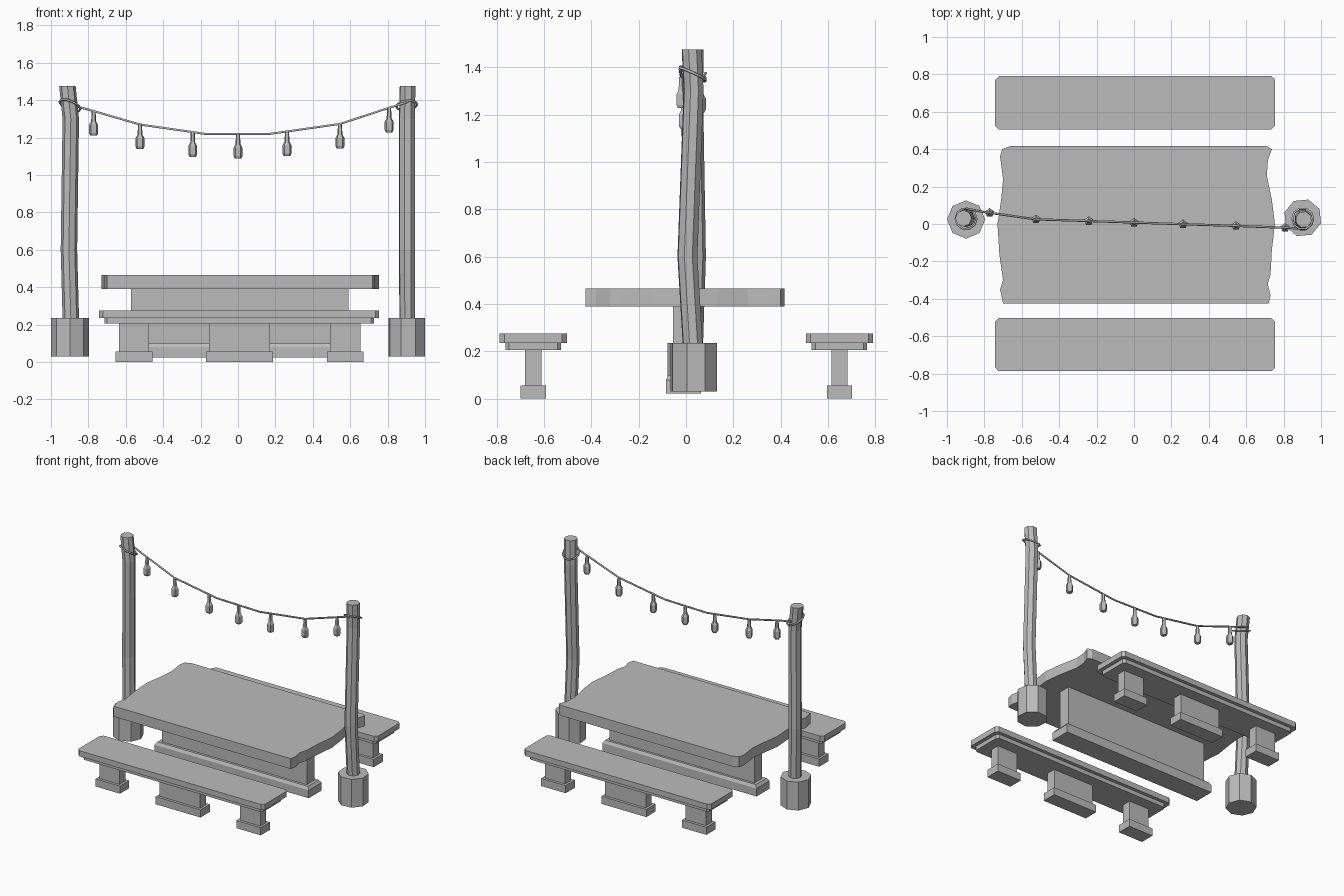
import bpy, bmesh, math
from mathutils import Vector

cube = bpy.data.objects.get("Cube")
if cube:
    bpy.data.objects.remove(cube, do_unlink=True)

GREY = (0.5, 0.5, 0.5, 1)
mat = bpy.data.materials.new("plain grey")
mat.use_nodes = True
mat.diffuse_color = GREY
mat.node_tree.nodes["Principled BSDF"].inputs["Base Color"].default_value = GREY


def loft(name, rings):
    """Skin a stack of equal-sized rings and cap both ends."""
    bm = bmesh.new()
    loops = [[bm.verts.new(p) for p in ring] for ring in rings]
    for a, b in zip(loops, loops[1:]):
        for i in range(len(a)):
            j = (i + 1) % len(a)
            bm.faces.new((a[i], a[j], b[j], b[i]))
    bm.faces.new(loops[0][::-1])
    bm.faces.new(loops[-1])
    bmesh.ops.recalc_face_normals(bm, faces=bm.faces)
    mesh = bpy.data.meshes.new(name)
    bm.to_mesh(mesh)
    bm.free()
    mesh.materials.append(mat)
    obj = bpy.data.objects.new(name, mesh)
    bpy.context.collection.objects.link(obj)
    return obj


def slab(name, outline, z0, z1):
    return loft(name, [[(x, y, z) for x, y in outline] for z in (z0, z1)])


def rect(x0, x1, y0, y1, cut=0.0):
    """Rectangle outline with optional clipped corners."""
    if not cut:
        return [(x0, y0), (x1, y0), (x1, y1), (x0, y1)]
    c = cut
    return [(x0 + c, y0), (x1 - c, y0), (x1, y0 + c), (x1, y1 - c),
            (x1 - c, y1), (x0 + c, y1), (x0, y1 - c), (x0, y0 + c)]


def ring(x, y, z, r, sides, turn=0.0):
    angles = [turn + math.tau * i / sides for i in range(sides)]
    return [(x + r * math.cos(a), y + r * math.sin(a), z) for a in angles]


def wire(name, points, radius, closed=False):
    """Thin tube along a path, turned into a mesh."""
    curve = bpy.data.curves.new(name, "CURVE")
    curve.dimensions = "3D"
    curve.bevel_depth = radius
    curve.bevel_resolution = 1
    curve.use_fill_caps = True
    spline = curve.splines.new("POLY")
    spline.points.add(len(points) - 1)
    for sp, p in zip(spline.points, points):
        sp.co = (*p, 1)
    spline.use_cyclic_u = closed
    curve.materials.append(mat)
    obj = bpy.data.objects.new(name, curve)
    bpy.context.collection.objects.link(obj)
    bpy.ops.object.select_all(action="DESELECT")
    obj.select_set(True)
    bpy.context.view_layer.objects.active = obj
    bpy.ops.object.convert(target="MESH")


# Table: wavy-ended top on a slab pedestal with a chamfered plinth
right_end = [(0.72, -0.425), (0.73, -0.38), (0.715, -0.32), (0.73, -0.27), (0.737, -0.14),
             (0.753, 0), (0.737, 0.13), (0.71, 0.26), (0.716, 0.34), (0.737, 0.4), (0.71, 0.417)]
left_end = [(-0.66, 0.417), (-0.705, 0.4), (-0.716, 0.36), (-0.70, 0.24), (-0.71, 0.13),
            (-0.73, 0), (-0.72, -0.16), (-0.70, -0.3), (-0.716, -0.35), (-0.70, -0.425)]
slab("table_top", right_end + left_end, 0.39, 0.465)
slab("table_pedestal", rect(-0.573, 0.59, -0.055, 0.035), 0.08, 0.39)
low, high = rect(-0.61, 0.627, -0.085, 0.063), rect(-0.595, 0.612, -0.073, 0.051)
loft("table_plinth", [[(x, y, z) for x, y in o]
                      for o, z in ((low, 0.023), (low, 0.08), (high, 0.1))])

# Benches: seat, under-seat board and three footed legs each
for side, yc in (("front", -0.645), ("back", 0.648)):
    slab(side + "_bench_seat", rect(-0.743, 0.755, yc - 0.142, yc + 0.142, 0.02), 0.235, 0.275)
    slab(side + "_bench_board", rect(-0.715, 0.727, yc - 0.117, yc + 0.117, 0.015), 0.205, 0.235)
    for part, xc, half in (("right", -0.556, 0.081), ("middle", 0.008, 0.163), ("left", 0.573, 0.081)):
        slab(f"{side}_bench_{part}_leg",
             rect(xc - half, xc + half, yc - 0.034, yc + 0.034), 0.055, 0.205)
        f = half + 0.017
        slab(f"{side}_bench_{part}_foot", rect(xc - f, xc + f, yc - 0.053, yc + 0.053), 0, 0.055)

# Crooked posts standing in octagonal blocks, each with a tilted wire wrap
posts = (("right", -0.898, 0.024, 0,
          [(-0.893, 0.027, 0.2), (-0.904, 0.04, 0.6), (-0.894, 0.028, 1.3), (-0.912, 0.03, 1.475)]),
         ("left", 0.902, 0.033, 28,
          [(0.905, 0.03, 0.2), (0.903, 0.006, 0.6), (0.903, 0.032, 1.3), (0.907, 0.024, 1.475)]))
for side, x, y, turn, spine in posts:
    slab(side + "_post_block", [p[:2] for p in ring(x, y, 0, 0.102, 8, math.radians(turn))],
         0.03, 0.235)
    loft(side + "_post", [ring(*p, 0.044, 8, math.radians(turn)) for p in spine])
    lean = -0.35 if side == "right" else 0.1
    wrap = [(px, py, pz + lean * (px - x) - 0.45 * (py - 0.028))
            for px, py, pz in ring(x, 0.028, 1.372, 0.056, 10)]
    wire(side + "_wire_wrap", wrap, 0.006, True)

# Sagging light wire between the posts
sag = [(-0.90, 0.083, 1.375), (-0.80, 0.064, 1.35), (-0.524, 0.025, 1.27), (-0.177, 0.014, 1.22),
       (0.171, 0.002, 1.22), (0.545, -0.01, 1.273), (0.81, -0.02, 1.36), (0.91, -0.025, 1.392)]
wire("light_wire", sag, 0.006)

# Five-sided lamps: a narrow socket flaring into a bulb
profile = [(0, 0.011), (-0.055, 0.014), (-0.075, 0.025), (-0.118, 0.025), (-0.132, 0.018)]
for n, x in enumerate((-0.772, -0.524, -0.242, 0, 0.262, 0.545, 0.808)):
    for a, b in zip(sag, sag[1:]):
        if a[0] <= x <= b[0]:
            top = Vector(a).lerp(Vector(b), (x - a[0]) / (b[0] - a[0]))
    loft(f"lamp_{n + 1}", [ring(top.x, top.y, top.z + dz, r, 5, math.pi / 2) for dz, r in profile])
